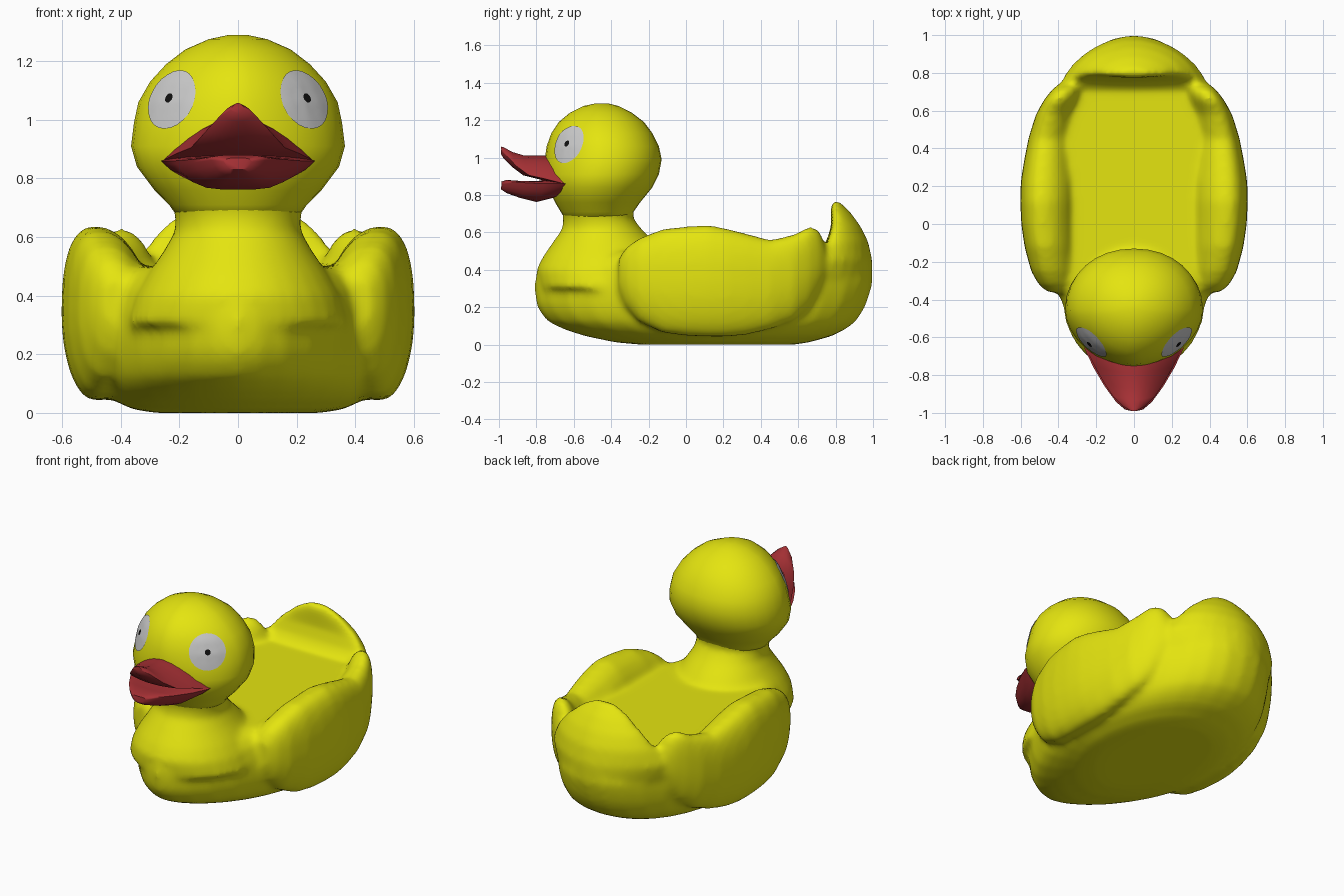
import bpy, bmesh, math
from mathutils import Vector
from mathutils.bvhtree import BVHTree

if "Cube" in bpy.data.objects:
    bpy.data.objects.remove(bpy.data.objects["Cube"])


def material(name, rgb):
    m = bpy.data.materials.new(name)
    m.diffuse_color = (*rgb, 1)
    m.use_nodes = True
    m.node_tree.nodes["Principled BSDF"].inputs["Base Color"].default_value = m.diffuse_color
    return m


YELLOW = material("yellow", (0.78, 0.78, 0.005))
RED = material("red", (0.38, 0.03, 0.035))
GREY = material("pale_grey", (0.7, 0.7, 0.7))
BLACK = material("black", (0.005, 0.005, 0.005))


def spow(v, e):
    return math.copysign(abs(v) ** e, v)


def plan_ring(z, rx, yf, yb, yc=None, pf=2.0, pb=2.0, n=32):
    """Horizontal egg-shaped ring from yf (front) to yb (back); pf, pb set the fullness."""
    yc = (yf + yb) / 2 if yc is None else yc
    pts = []
    for i in range(n):
        a = math.tau * i / n
        p = pb if math.sin(a) > 0 else pf
        c, s = spow(math.cos(a), 2 / p), spow(math.sin(a), 2 / p)
        pts.append((rx * c, yc + s * (yb - yc if s > 0 else yc - yf), z))
    return pts


def wing_ring(side, y, xi, xo, zb, zt, n=24):
    """Upright ring across a wing: steep outside, sloping inside."""
    xc, zc = xi + 0.62 * (xo - xi), (zb + zt) / 2
    pts = []
    for i in range(n):
        a = math.tau * i / n
        p = 2.5 if math.cos(a) > 0 and math.sin(a) > 0 else 2.0
        c, s = spow(math.cos(a), 2 / p), spow(math.sin(a), 2 / p)
        pts.append((side * (xc + c * (xo - xc if c > 0 else xc - xi)), y, zc + s * (zt - zc)))
    return pts


def bill_ring(y, hw, edge, top, bottom, p, n=12):
    """Arched strip across the bill: common edge height, own top and underside."""
    def row(mid, us):
        return [(hw * u, y + 0.05 * u * u * (hw / 0.26), edge + (mid - edge) * (1 - abs(u) ** p)) for u in us]
    us = [math.sin(math.pi / 2 * (-1 + 2 * i / n)) for i in range(n + 1)]
    return row(top, us) + row(bottom, us[-2:0:-1])


def loft(bm, rings):
    rows = [[bm.verts.new(p) for p in r] for r in rings]
    faces = [bm.faces.new(rows[0]), bm.faces.new(rows[-1])]
    for a, b in zip(rows, rows[1:]):
        n = len(a)
        for i in range(n):
            j = (i + 1) % n
            faces.append(bm.faces.new((a[i], a[j], b[j], b[i])))
    bmesh.ops.recalc_face_normals(bm, faces=faces)


def finish(name, bm, mat):
    me = bpy.data.meshes.new(name)
    bm.to_mesh(me)
    me.materials.append(mat)
    me.shade_smooth()
    ob = bpy.data.objects.new(name, me)
    bpy.context.collection.objects.link(ob)
    return ob


# Body: hull, neck, tail and two wings, fused into one skin
bm = bmesh.new()
hull = [(0.0, .28, -.25, .58), (.012, .36, -.38, .66), (.045, .43, -.54, .78), (.08, .465, -.65, .85),
        (.12, .485, -.735, .905), (.17, .495, -.78, .94), (.22, .50, -.803, .965), (.28, .503, -.81, .985),
        (.34, .50, -.81, 1.0), (.42, .485, -.79, .99), (.47, .45, -.75, .95), (.50, .40, -.70, .88)]
loft(bm, [plan_ring(*r, 0.1, 1.72, 2.15) for r in hull])

neck = [(.3, .38, -.79, -.05), (.40, .35, -.80, -.05), (.47, .31, -.765, -.10), (.55, .255, -.71, -.17),
        (.62, .215, -.66, -.24), (.68, .215, -.655, -.285), (.73, .235, -.67, -.275), (.79, .25, -.68, -.26)]
loft(bm, [plan_ring(*r) for r in neck])

tail = [(.30, .38, .62, .975), (.38, .40, .63, .998), (.45, .40, .67, .997), (.55, .33, .75, .975),
        (.63, .26, .775, .935), (.70, .18, .775, .885), (.745, .11, .775, .84), (.77, .05, .78, .815)]
loft(bm, [plan_ring(z, rx, yf, yb, yf + .02, 2, 1.75) for z, rx, yf, yb in tail])

wing = [(-.36, .33, .46, .28, .46), (-.32, .31, .505, .20, .52), (-.25, .30, .545, .12, .57),
        (-.12, .30, .58, .06, .62), (.0, .30, .597, .045, .632), (.12, .30, .603, .04, .64),
        (.22, .30, .60, .04, .62), (.32, .31, .585, .05, .595), (.45, .32, .56, .08, .56),
        (.58, .31, .52, .13, .59), (.66, .29, .475, .20, .635), (.71, .28, .435, .28, .615),
        (.74, .28, .40, .34, .55)]
for side in (-1, 1):
    loft(bm, [wing_ring(side, *r) for r in wing])
body = finish("body", bm, YELLOW)
fuse = body.modifiers.new("fuse", "REMESH")
fuse.mode, fuse.voxel_size, fuse.use_smooth_shade = "VOXEL", 0.018, True
soften = body.modifiers.new("soften", "SMOOTH")
soften.factor, soften.iterations = 0.5, 10

# Head, with a narrower face above the bill
bm = bmesh.new()
head = [(.66, .20, -.64, -.30), (.71, .235, -.67, -.28), (.76, .285, -.70, -.245), (.84, .345, -.74, -.18),
        (.91, .365, -.755, -.145), (.99, .355, -.755, -.13), (1.06, .34, -.745, -.145),
        (1.13, .30, -.72, -.18), (1.19, .245, -.68, -.225), (1.24, .18, -.62, -.29),
        (1.275, .10, -.55, -.36), (1.29, .03, -.48, -.42)]
loft(bm, [plan_ring(*r, None, 2.0 - 0.3 * min(1, max(0, (r[0] - .84) / .2)), 2.1) for r in head])
skin = BVHTree.FromBMesh(bm)
finish("head", bm, YELLOW)

# Bill: upper and lower halves
upper = [(-.66, .262, .855, 1.0, .84), (-.72, .25, .865, 1.01, .86), (-.79, .21, .885, 1.01, .885),
         (-.87, .16, .905, 1.012, .905), (-.93, .115, .955, 1.03, .95), (-.975, .06, 1.015, 1.055, .995),
         (-.99, .025, 1.035, 1.058, 1.02)]
lower = [(-.66, .262, .86, .875, .82), (-.71, .262, .86, .88, .785), (-.80, .215, .86, .875, .762),
         (-.89, .155, .865, .875, .785), (-.96, .095, .87, .88, .81), (-.99, .05, .86, .87, .83)]
for name, rows, p in (("upper_bill", upper, 1.8), ("lower_bill", lower, 4.0)):
    bm = bmesh.new()
    loft(bm, [bill_ring(*r, p) for r in rows])
    ob = finish(name, bm, RED)
    bpy.context.view_layer.objects.active = ob
    ob.select_set(True)
    bpy.ops.object.shade_smooth_by_angle(angle=math.radians(50))
    ob.select_set(False)


def decal(name, side, radius, lift, mat, rings=5, n=24):
    """Round patch laid onto the head surface."""
    normal = Vector((side * .64, -.71, .30)).normalized()
    u = Vector((0, 0, 1)).cross(normal).normalized()
    v = normal.cross(u)
    centre = Vector((side * .222, -.622, 1.068))

    def project(r, a):
        p = centre + u * (r * math.cos(a)) + v * (r * math.sin(a))
        return skin.ray_cast(p + normal * 0.5, -normal)[0] + normal * lift
    bm = bmesh.new()
    mid = bm.verts.new(project(0, 0))
    prev = None
    for k in range(1, rings + 1):
        row = [bm.verts.new(project(radius * k / rings, math.tau * i / n)) for i in range(n)]
        for i in range(n):
            j = (i + 1) % n
            bm.faces.new((prev[i], row[i], row[j], prev[j]) if prev else (mid, row[i], row[j]))
        prev = row
    finish(name, bm, mat)


# Eyes and pupils
for side, word in ((-1, "left"), (1, "right")):
    decal(word + "_eye", side, 0.107, 0.005, GREY)
    decal(word + "_pupil", side, 0.017, 0.008, BLACK, rings=2)
